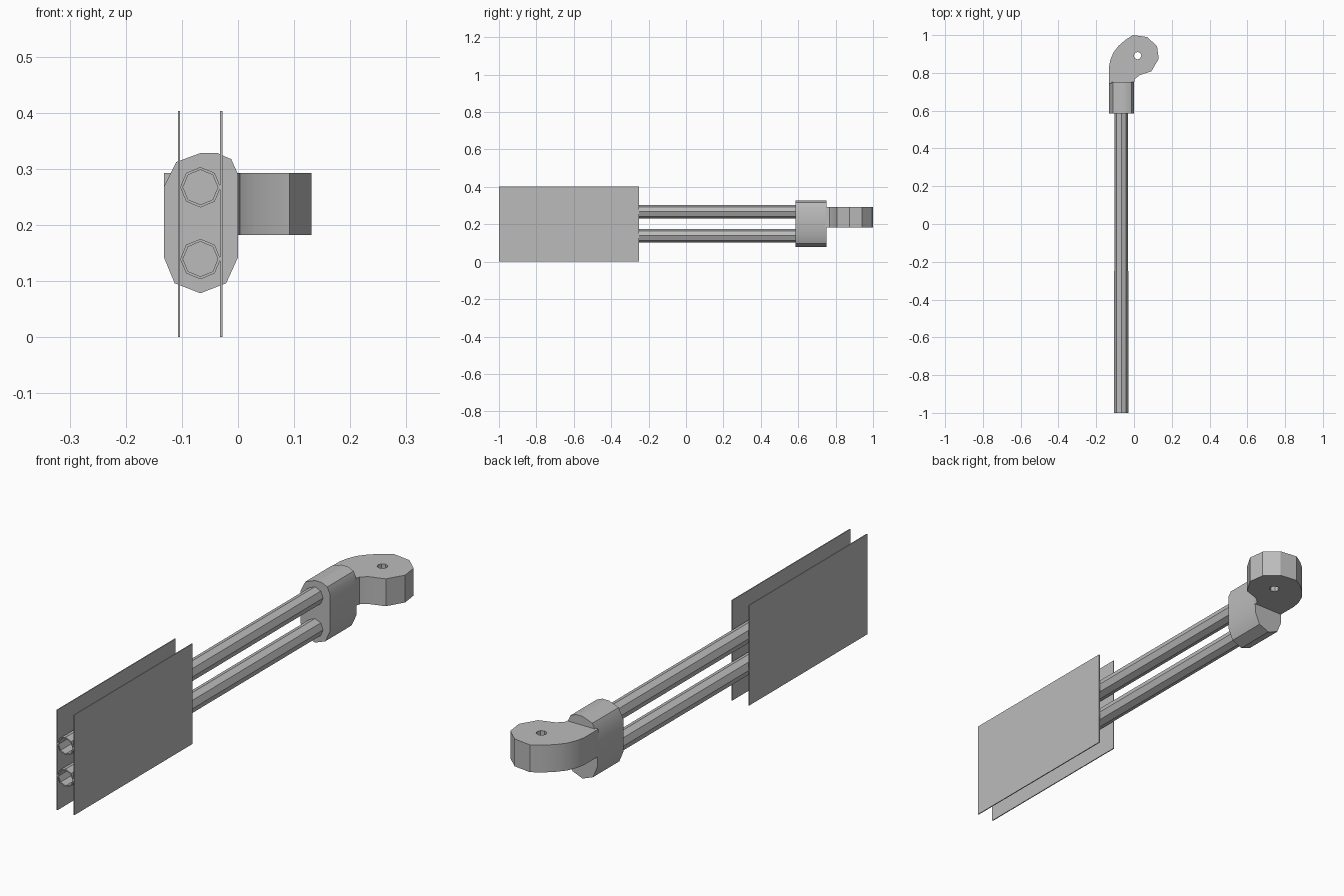
import bpy, bmesh, math
from mathutils import Vector

if "Cube" in bpy.data.objects:
    bpy.data.objects.remove(bpy.data.objects["Cube"], do_unlink=True)

grey = bpy.data.materials.new("plain grey")
grey.use_nodes = True
colour = (0.5, 0.5, 0.5, 1)
grey.diffuse_color = colour
grey.node_tree.nodes["Principled BSDF"].inputs["Base Color"].default_value = colour

AXIS_X = -0.067  # centre line of the tubes and plates


def prism(name, loops, axis, start, end):
    """Fill an outline (with optional hole loops) and extrude it along Y or Z."""
    bm = bmesh.new()
    place = (lambda a, b: (a, start, b)) if axis == "Y" else (lambda a, b: (a, b, start))
    for loop in loops:
        verts = [bm.verts.new(place(a, b)) for a, b in loop]
        for i, v in enumerate(verts):
            bm.edges.new((verts[i - 1], v))
    bmesh.ops.triangle_fill(bm, edges=bm.edges[:], use_beauty=True)
    swept = bmesh.ops.extrude_face_region(bm, geom=bm.faces[:], use_keep_orig=True)
    moved = [g for g in swept["geom"] if isinstance(g, bmesh.types.BMVert)]
    depth = end - start
    bmesh.ops.translate(bm, verts=moved, vec=Vector((0, depth, 0) if axis == "Y" else (0, 0, depth)))
    bmesh.ops.recalc_face_normals(bm, faces=bm.faces[:])
    mesh = bpy.data.meshes.new(name)
    bm.to_mesh(mesh)
    bm.free()
    obj = bpy.data.objects.new(name, mesh)
    bpy.context.collection.objects.link(obj)
    mesh.materials.append(grey)
    bpy.ops.object.select_all(action="DESELECT")
    obj.select_set(True)
    bpy.context.view_layer.objects.active = obj
    bpy.ops.object.shade_smooth_by_angle(angle=math.radians(30))
    return obj


def ring(x, y, radius, sides=8):
    return [(x + radius * math.sin(math.tau * i / sides),
             y + radius * math.cos(math.tau * i / sides)) for i in range(sides)]


def rectangle(x0, x1, z0, z1):
    return [(x0, z0), (x1, z0), (x1, z1), (x0, z1)]


# Two thin side plates
for name, x in (("right_plate", -0.105), ("left_plate", -0.030)):
    prism(name, [rectangle(x - 0.002, x + 0.002, 0, 0.403)], "Y", -1, -0.25)

# Two hollow eight-sided tubes
for name, z in (("upper_tube", 0.267), ("lower_tube", 0.139)):
    prism(name, [ring(AXIS_X, z, 0.036), ring(AXIS_X, z, 0.031)], "Y", -1, 0.59)

# Rounded collar holding the tubes
collar = [(-0.132, 0.142), (-0.113, 0.096), (-0.067, 0.078), (-0.021, 0.096),
          (0, 0.142), (0, 0.29), (-0.012, 0.317), (-0.037, 0.328),
          (-0.067, 0.328), (-0.11, 0.312), (-0.132, 0.268)]
prism("collar", [collar], "Y", 0.585, 0.752)

# Curved hook with a pin hole
hook = [(-0.132, 0.745), (-0.132, 0.835), (-0.125, 0.87), (-0.108, 0.91),
        (-0.08, 0.945), (-0.045, 0.975), (-0.005, 1.0), (0.069, 0.99),
        (0.122, 0.942), (0.131, 0.875), (0.092, 0.808), (0.03, 0.788),
        (0.004, 0.767), (0, 0.745)]
prism("hook", [hook, ring(0.019, 0.891, 0.02)], "Z", 0.182, 0.292)
